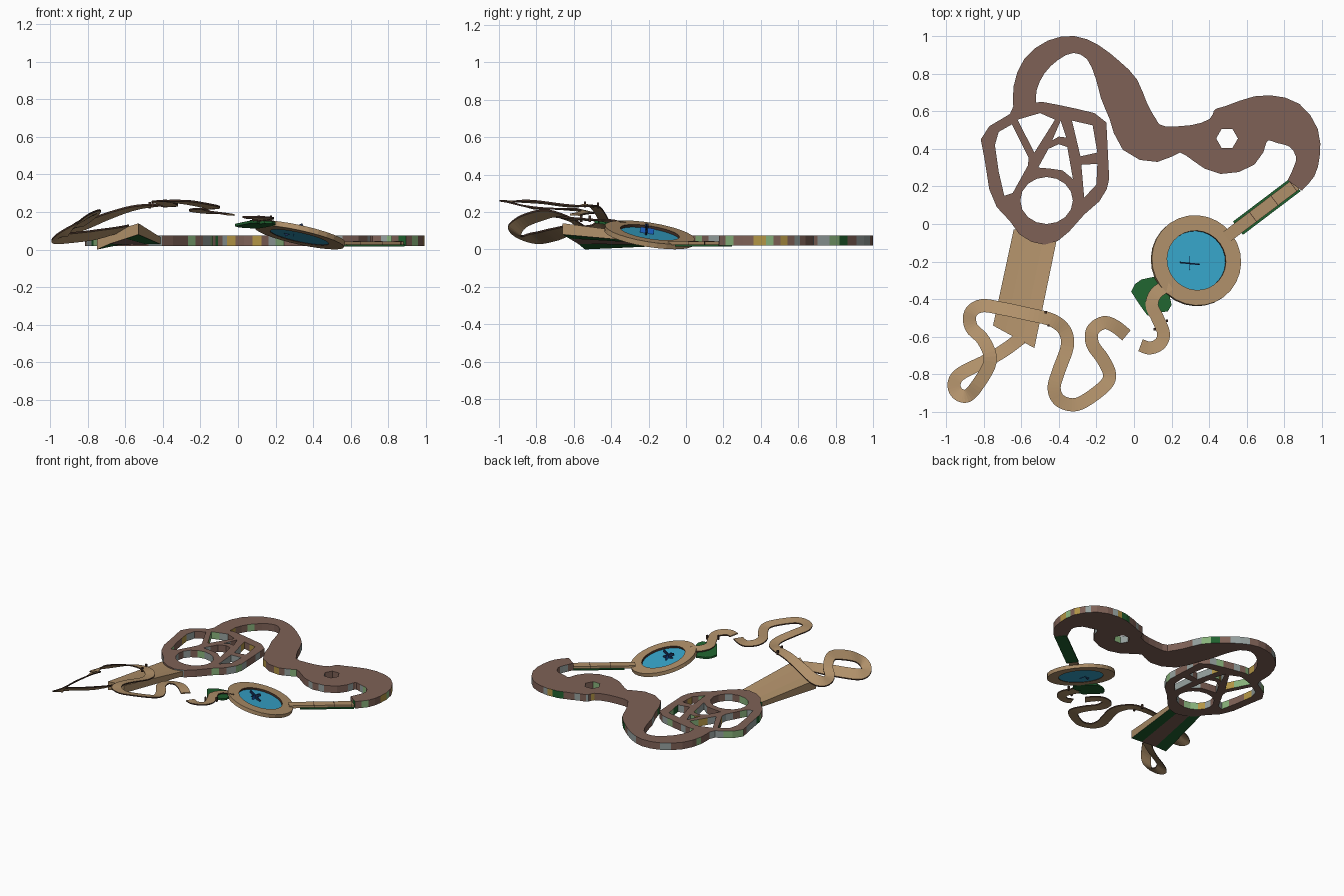
import bpy, bmesh, math, random
from mathutils import Vector, Matrix

if "Cube" in bpy.data.objects:
    bpy.data.objects.remove(bpy.data.objects["Cube"])

random.seed(11)


def mat(name, rgb):
    m = bpy.data.materials.new(name)
    m.diffuse_color = (*rgb, 1)
    m.use_nodes = True
    m.node_tree.nodes["Principled BSDF"].inputs["Base Color"].default_value = m.diffuse_color
    return m


BROWN = mat("road_brown", (.21, .12, .094))
GREY = mat("wall_grey", (.30, .35, .34))
OCHRE = mat("wall_ochre", (.45, .30, .06))
LEAF = mat("wall_light_green", (.25, .45, .20))
GREEN = mat("dark_green", (.014, .12, .028))
TAN = mat("path_tan", (.435, .28, .143))
BLUE = mat("water_blue", (.038, .38, .60))
BRIGHT = mat("bright_blue", (.01, .12, .55))
NAVY = mat("deep_blue", (.01, .03, .10))
DARK = mat("dark_wood", (.06, .03, .02))


def make(name, bm, mats):
    bmesh.ops.recalc_face_normals(bm, faces=bm.faces)
    me = bpy.data.meshes.new(name)
    bm.to_mesh(me)
    bm.free()
    for m in mats:
        me.materials.append(m)
    ob = bpy.data.objects.new(name, me)
    bpy.context.collection.objects.link(ob)
    return ob


def spline(pts, n):
    """Catmull-Rom curve through points of any dimension."""
    p = [Vector(q) for q in pts]
    p = [p[0] * 2 - p[1]] + p + [p[-1] * 2 - p[-2]]
    out = []
    for i in range(1, len(p) - 2):
        a, b, c, d = p[i - 1:i + 3]
        for k in range(n):
            t = k / n
            out.append((b * 2 + (c - a) * t + (a * 2 - b * 5 + c * 4 - d) * t * t
                        + (b * 3 - a - c * 3 + d) * t ** 3) / 2)
    return out + [p[-2]]


def edges_of(path, half):
    """Left and right edge points of a flat path."""
    left, right = [], []
    for i, p in enumerate(path):
        d = path[min(i + 1, len(path) - 1)] - path[max(i - 1, 0)]
        nrm = Vector((-d[1], d[0])).normalized() * half(p)
        left.append((p[0] + nrm.x, p[1] + nrm.y))
        right.append((p[0] - nrm.x, p[1] - nrm.y))
    return left, right


def split(loop, step=.06):
    out = []
    for a, b in zip(loop, loop[1:] + loop[:1]):
        n = max(1, round(math.dist(a, b) / step))
        out += [(a[0] + (b[0] - a[0]) * k / n, a[1] + (b[1] - a[1]) * k / n) for k in range(n)]
    return out


def slab(name, loops, z0, z1, mats, walls=None):
    """Extruded flat outline with holes; walls = weights for wall materials."""
    cu = bpy.data.curves.new(name, 'CURVE')
    cu.dimensions, cu.fill_mode, cu.extrude = '2D', 'BOTH', (z1 - z0) / 2
    for loop in loops:
        s = cu.splines.new('POLY')
        s.points.add(len(loop) - 1)
        for q, (x, y) in zip(s.points, loop):
            q.co = (x, y, 0, 1)
        s.use_cyclic_u = True
    tmp = bpy.data.objects.new(name + "_tmp", cu)
    bpy.context.collection.objects.link(tmp)
    bpy.context.view_layer.update()
    me = bpy.data.meshes.new_from_object(tmp.evaluated_get(bpy.context.evaluated_depsgraph_get()))
    bpy.data.objects.remove(tmp)
    bm = bmesh.new()
    bm.from_mesh(me)
    bmesh.ops.remove_doubles(bm, verts=bm.verts, dist=.0005)
    bmesh.ops.translate(bm, verts=bm.verts, vec=(0, 0, (z0 + z1) / 2))
    bm.normal_update()
    for f in bm.faces:
        f.smooth, f.material_index = False, 0
        if walls and abs(f.normal.z) < .5:
            f.material_index = random.choices(range(len(mats)), walls)[0]
    return make(name, bm, mats)


def ngon(x, y, r, n, ry=None):
    return [(x + r * math.cos(math.tau * i / n), y + (ry or r) * math.sin(math.tau * i / n)) for i in range(n)]


def bar(name, a, b, w, h, m):
    """Box from a to b with width and height."""
    a, b = Vector(a), Vector(b)
    d = b - a
    bm = bmesh.new()
    bmesh.ops.create_cube(bm, size=1)
    rot = d.to_track_quat('X', 'Z').to_matrix().to_4x4()
    bm.transform(Matrix.Translation((a + b) / 2) @ rot @ Matrix.Diagonal((d.length, w, h, 1)))
    return make(name, bm, [m])


WALLS = [BROWN, GREY, OCHRE, LEAF, GREEN]

# winding wide road: x, y, half width
road = spline([(-.58, .595, .06), (-.58, .72, .062), (-.53, .84, .066), (-.43, .925, .058), (-.32, .955, .045),
               (-.22, .915, .048), (-.14, .82, .078), (-.08, .72, .108), (-.03, .6, .108), (.03, .475, .12),
               (.13, .43, .1), (.24, .45, .07), (.34, .435, .105), (.44, .425, .16), (.54, .465, .18),
               (.63, .54, .135), (.72, .565, .12), (.82, .535, .12), (.9, .46, .09), (.925, .36, .063),
               (.905, .28, .06), (.855, .205, .047)], 2)
left, right = edges_of(road, lambda p: p[2])
slab("wide_road", [split(left + right[::-1], .05), ngon(.495, .455, .058, 6)], .02, .075, WALLS, [9, 3, 1, 1, .3])

# lattice platform with cut-out openings
outer = [(-.815, .45), (-.77, .52), (-.66, .585), (-.64, .63), (-.49, .65), (-.4, .633), (-.315, .615),
         (-.21, .59), (-.147, .54), (-.132, .24), (-.145, .185), (-.185, .12), (-.265, .05), (-.345, -.04),
         (-.405, -.09), (-.475, -.11), (-.545, -.095), (-.61, -.055), (-.66, .015), (-.73, .09),
         (-.77, .185), (-.795, .345)]
holes = [[(-.74, .42), (-.72, .49), (-.65, .53), (-.56, .35), (-.565, .31), (-.645, .165), (-.69, .15), (-.72, .28)],
         [(-.62, .555), (-.5, .59), (-.42, .555), (-.53, .38)],
         [(-.39, .55), (-.36, .46), (-.4, .465), (-.435, .445)],
         [(-.33, .55), (-.22, .525), (-.195, .38), (-.285, .36)],
         [(-.28, .315), (-.195, .32), (-.2, .21), (-.265, .14)],
         [(-.51, .3), (-.455, .4), (-.4, .425), (-.355, .41), (-.325, .24), (-.38, .285), (-.45, .295)],
         ngon(-.465, .125, .14, 16, .125)]
slab("lattice_platform", [split(outer)] + [split(h) for h in holes], .02, .075, WALLS, [5, 4, 1, 2, .4])

# banked ramp: three strips, tan above, green and brown below
bm = bmesh.new()
far, near = ((-.64, -.03, .058), (-.4, -.03, .058)), ((-.75, -.54, .068), (-.53, -.66, .14))
rows = []
for (a, b), drop in ((far, .035), (near, .06)):
    pts = [Vector(a).lerp(Vector(b), t) for t in (0, .3, .7, 1)]
    rows.append(([bm.verts.new(p) for p in pts], [bm.verts.new(p - Vector((0, 0, drop + (drop > .05) * .008 * (i == 0)))) for i, p in enumerate(pts)]))
(ft, fb), (nt, nb) = rows
for i in range(3):
    bm.faces.new((ft[i], ft[i + 1], nt[i + 1], nt[i]))
    bm.faces.new((fb[i], fb[i + 1], nb[i + 1], nb[i])).material_index = 2 if i == 1 else 1
    bm.faces.new((nt[i], nt[i + 1], nb[i + 1], nb[i]))
    bm.faces.new((ft[i], ft[i + 1], fb[i + 1], fb[i])).material_index = 1
for i in (0, 3):
    bm.faces.new((ft[i], nt[i], nb[i], fb[i]))
make("banked_ramp", bm, [TAN, GREEN, BROWN])


def ribbon(name, pts, half, thick):
    """Thin path, banked towards the back left, steepest at the far loop."""
    path = spline(pts, 5)
    l, r = edges_of(path, lambda p: half)
    bm = bmesh.new()
    rings = []
    for p, a, b in zip(path, l, r):
        f = max(.25, min(1, .25 + (-.45 - p[0]) * 2.5))
        lift = ((a[0] - p[0]) * .45 - (a[1] - p[1]) * .6) * f
        rings.append([bm.verts.new((*q, p[2] + dz)) for q, dz in
                      ((a, lift), (b, -lift), (b, -lift - thick), (a, lift - thick))])
    for s, t in zip(rings, rings[1:]):
        for k in range(4):
            bm.faces.new((s[k], s[k - 1], t[k - 1], t[k])).material_index = 1 if k in (0, 2) else 0
    bm.faces.new(rings[0])
    bm.faces.new(rings[-1])
    make(name, bm, [TAN, DARK])


# long looping footpath
ribbon("looping_path", [(-.6, -.605, .118), (-.68, -.665, .098), (-.78, -.725, .08), (-.92, -.795, .065),
                        (-.957, -.85, .065), (-.94, -.9, .08), (-.89, -.915, .11), (-.835, -.86, .16),
                        (-.765, -.73, .195), (-.8, -.62, .165), (-.865, -.55, .125), (-.87, -.475, .12),
                        (-.81, -.435, .135), (-.7, -.45, .18), (-.56, -.48, .225), (-.44, -.51, .24),
                        (-.37, -.565, .235), (-.355, -.65, .24), (-.4, -.78, .257), (-.425, -.87, .262),
                        (-.4, -.935, .262), (-.33, -.962, .26), (-.26, -.94, .255), (-.155, -.86, .235),
                        (-.13, -.8, .225), (-.165, -.72, .222), (-.22, -.64, .22), (-.22, -.565, .215),
                        (-.16, -.525, .205), (-.1, -.545, .2), (-.04, -.592, .19)], .035, .009)
# short curl leading to the pool
ribbon("curl_path", [(.035, -.645, .175), (.085, -.66, .173), (.14, -.635, .17), (.157, -.58, .167),
                     (.125, -.5, .162), (.095, -.43, .158), (.12, -.365, .154), (.19, -.32, .145)], .034, .009)

# tilted round pool: ring and sunken water
tilt = Matrix.Translation((.33, -.195, .08)) @ Vector((.22, .16, 1)).to_track_quat('Z', 'Y').to_matrix().to_4x4()
bm = bmesh.new()
N = 28
rings = [[bm.verts.new((r * math.cos(math.tau * i / N), r * math.sin(math.tau * i / N), z))
          for r, z in ((.16, -.016), (.243, -.016), (.243, .012), (.16, .012))] for i in range(N)]
for i in range(N):
    s, t = rings[i - 1], rings[i]
    for k in range(4):
        f = bm.faces.new((s[k - 1], s[k], t[k], t[k - 1]))
        f.material_index = 1 if k == 0 else 0
make("pool_ring", bm, [TAN, DARK]).matrix_world = tilt
bm = bmesh.new()
bmesh.ops.create_cone(bm, cap_ends=True, segments=N, radius1=.162, radius2=.162, depth=.01)
bmesh.ops.translate(bm, verts=bm.verts, vec=(0, 0, -.008))
make("pool_water", bm, [BLUE]).matrix_world = tilt

# crossed marker standing in the pool
for s in (-1, 1):
    bar("marker_cross", (.25, -.205, .105 - .026 * s), (.345, -.215, .105 + .026 * s), .008, .02, NAVY)
bar("marker_arm", (.297, -.245, .1), (.297, -.172, .09), .004, .042, BRIGHT)

# narrow bridge with green sides and dark joints
a, b = Vector((.86, .21, 0)), Vector((.49, -.07, 0))
z = Vector((0, 0, 1))
bar("bridge_base", a + z * .022, a.lerp(b, .83) + z * .022, .088, .01, GREEN)
bar("bridge_deck", a + z * .033, b + z * .033, .064, .02, TAN)
for t in (.03, .3, .61):
    bar("bridge_joint", a.lerp(b, t) + z * .036, a.lerp(b, t + .008) + z * .036, .066, .02, DARK)

# thin green mound beneath the curl
ob = slab("green_mound", [[(-.015, -.36), (.005, -.32), (.04, -.295), (.11, -.28), (.15, -.33), (.19, -.385),
                           (.2, -.43), (.18, -.465), (.14, -.47), (.115, -.45), (.1, -.49), (.07, -.485),
                           (.03, -.43)]], .126, .14, [GREEN])
for v in ob.data.vertices:
    v.co.z -= .14 * (v.co.y + .38)

# small gate posts beside the paths
for x, y, zz in ((.11, -.56, .16), (.175, -.515, .16), (-.47, -.47, .23), (-.455, -.54, .235)):
    bar("gate_post", (x, y, zz - .012), (x, y, zz + .022), .012, .012, DARK)
